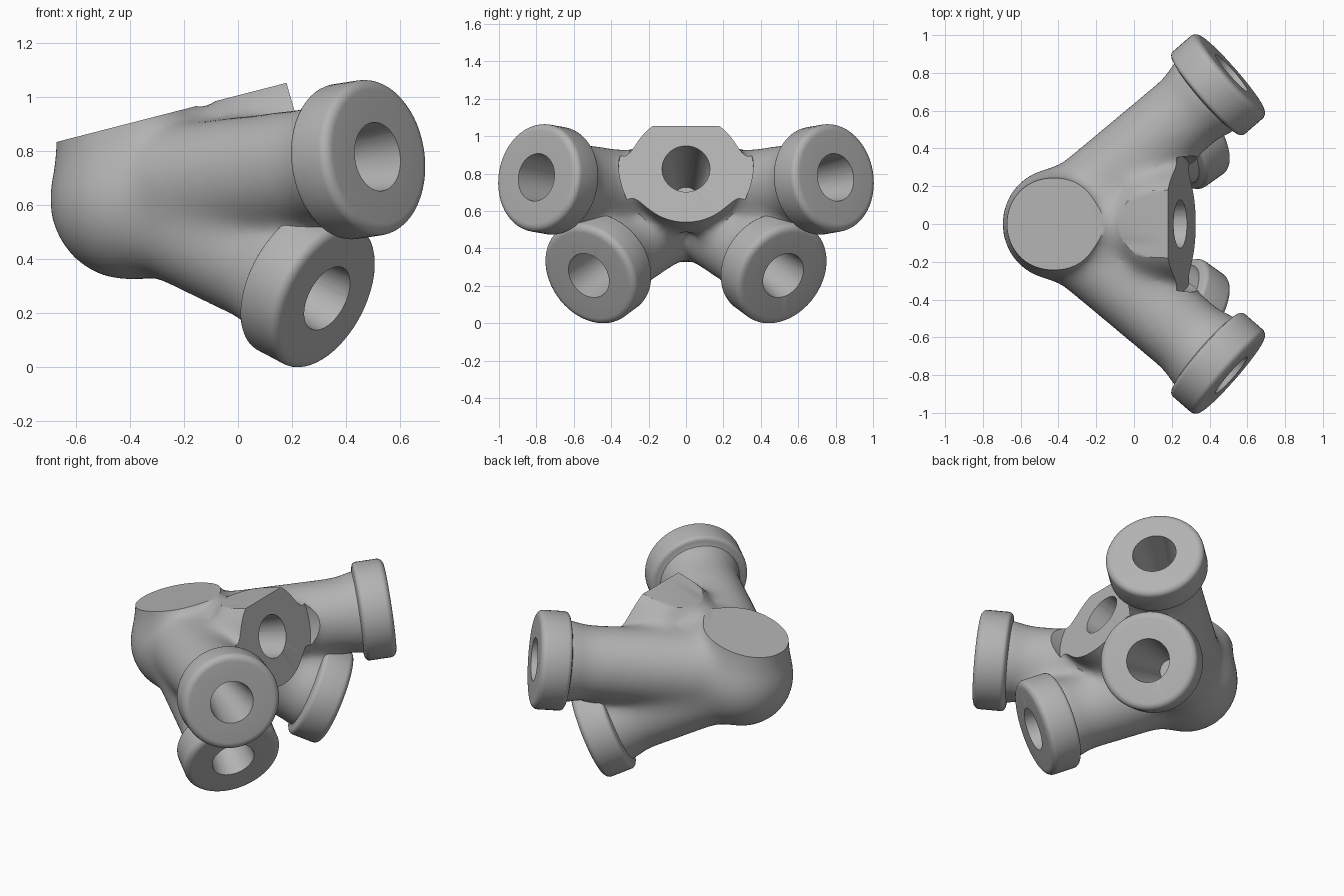
import bpy, bmesh, math
from mathutils import Vector, Matrix

scene = bpy.context.scene
if "Cube" in bpy.data.objects:
    bpy.data.objects.remove(bpy.data.objects["Cube"], do_unlink=True)

grey = bpy.data.materials.new("matte grey")
grey.use_nodes = True
grey.diffuse_color = (0.45, 0.45, 0.45, 1)
grey.node_tree.nodes["Principled BSDF"].inputs["Base Color"].default_value = (0.45, 0.45, 0.45, 1)

HUB = Vector((-0.4, 0, 0.64))
TILT = math.atan(0.257)                 # slope of the flat cut over the top
COLLAR = 0.29
THICK = 0.185
STEPS = 56


def make_object(name, bm):
    bmesh.ops.recalc_face_normals(bm, faces=bm.faces)
    mesh = bpy.data.meshes.new(name)
    bm.to_mesh(mesh)
    bm.free()
    mesh.materials.append(grey)
    obj = bpy.data.objects.new(name, mesh)
    scene.collection.objects.link(obj)
    return obj


def lathe(bm, profile, origin, axis):
    """Closed solid from (distance along axis, radius) points; both ends lie on the axis."""
    place = Matrix.Translation(origin) @ axis.to_track_quat('Z', 'Y').to_matrix().to_4x4()
    first, last = (bm.verts.new(place @ Vector((0, 0, t))) for t in (profile[0][0], profile[-1][0]))
    rings = []
    for t, r in profile[1:-1]:
        angles = [math.tau * i / STEPS for i in range(STEPS)]
        rings.append([bm.verts.new(place @ Vector((r * math.cos(a), r * math.sin(a), t)))
                      for a in angles])
    for i in range(STEPS):
        j = (i + 1) % STEPS
        bm.faces.new((first, rings[0][i], rings[0][j]))
        bm.faces.new((last, rings[-1][j], rings[-1][i]))
        for a, b in zip(rings, rings[1:]):
            bm.faces.new((a[i], b[i], b[j], a[j]))


def collar_profile():
    """Rounded collar with a concave fillet running into the tube."""
    pts = [(0, 0), (0, COLLAR - 0.04)]
    for i in range(1, 7):               # rounded front rim
        a = math.pi / 2 * i / 6
        pts.append((-0.035 * (1 - math.cos(a)), COLLAR - 0.04 + 0.04 * math.sin(a)))
    for i in range(5):                  # rounded back rim
        a = math.pi / 2 * i / 4
        pts.append((-THICK + 0.025 * (1 - math.sin(a)), COLLAR - 0.025 * (1 - math.cos(a))))
    for i in range(1, 6):               # fillet to the tube
        a = math.pi / 2 * i / 5
        pts.append((-THICK - 0.07 * (1 - math.cos(a)), COLLAR - 0.025 - 0.07 * math.sin(a)))
    return pts + [(-THICK - 0.12, 0.17), (-THICK - 0.12, 0)]


def bake(obj):
    """Replace the mesh by its modified version."""
    bpy.context.view_layer.update()
    graph = bpy.context.evaluated_depsgraph_get()
    mesh = bpy.data.meshes.new_from_object(obj.evaluated_get(graph))
    obj.modifiers.clear()
    obj.data = mesh


def combine(obj, other, operation):
    """Boolean with a helper object, which is then dropped."""
    mod = obj.modifiers.new(other.name, 'BOOLEAN')
    mod.operation = operation
    mod.solver = 'MANIFOLD'
    mod.object = other
    bake(obj)
    bpy.data.objects.remove(other, do_unlink=True)


def combine_lathe(obj, name, profile, face, operation):
    bm = bmesh.new()
    lathe(bm, profile, face, (face - HUB).normalized())
    combine(obj, make_object(name, bm), operation)


# Face centres of the ports
centre = Vector((0.245, 0, 0.825))
arms = {}
for side, s in (("front", -1), ("back", 1)):
    arms["upper_" + side] = Vector((0.517, 0.80 * s, 0.78))
    arms["lower_" + side] = Vector((0.33, 0.52 * s, 0.255))

# Core: rounded hub, upright stub, arms and centre port, melted together
core_bm = bmesh.new()
bmesh.ops.create_uvsphere(core_bm, u_segments=48, v_segments=24, radius=0.305,
                          matrix=Matrix.Translation((-0.4, 0, 0.62)))
lathe(core_bm, [(0, 0), (0, 0.29), (0.27, 0.247), (0.5, 0.24), (0.5, 0)],
      Vector((-0.4, 0, 0.62)), Vector((-0.03, 0, 0.27)))
for face in arms.values():
    length = (face - HUB).length
    lathe(core_bm, [(0, 0), (0, 0.24), (length * 0.5, 0.227), (length - 0.27, 0.22),
                    (length - 0.2, 0.25), (length - 0.06, 0.25), (length - 0.06, 0)],
          HUB, (face - HUB).normalized())
length = (centre - HUB).length
lathe(core_bm, [(0, 0), (0, 0.23), (length - 0.25, 0.24), (length - 0.21, 0.302),
                (length + 0.25, 0.302), (length + 0.25, 0)],
      HUB, (centre - HUB).normalized())
joint = make_object("pipe_joint", core_bm)
remesh = joint.modifiers.new("Melt", 'REMESH')
remesh.mode = 'VOXEL'
remesh.voxel_size = 0.021
smooth = joint.modifiers.new("Fillet", 'SMOOTH')
smooth.factor = 0.5
smooth.iterations = 70
bake(joint)

# Flat face of the centre port
combine_lathe(joint, "centre_face", [(0, 0), (0, 0.36), (0.4, 0.36), (0.4, 0)],
              centre, 'DIFFERENCE')

# Collars on the four arms
for name, face in arms.items():
    combine_lathe(joint, name + "_collar", collar_profile(), face, 'UNION')

# Tapering blind bores
for face in [centre, *arms.values()]:
    combine_lathe(joint, "bore", [(0.05, 0), (0.05, 0.13), (0, 0.128), (-0.6, 0.07), (-0.6, 0)],
                  face, 'DIFFERENCE')

# Slanted flat across the stub and the centre port
bm = bmesh.new()
bmesh.ops.create_cube(bm, size=1, matrix=Matrix.Translation((-0.67, 0, 0.835))
                      @ Matrix.Rotation(-TILT, 4, 'Y')
                      @ Matrix.Diagonal((1.86, 0.9, 0.6, 1))
                      @ Matrix.Translation((0, 0, 0.5)))
combine(joint, make_object("top_trim", bm), 'DIFFERENCE')

# Smooth shading with crisp edges kept
bpy.ops.object.select_all(action='DESELECT')
joint.select_set(True)
bpy.context.view_layer.objects.active = joint
bpy.ops.object.shade_smooth_by_angle(angle=math.radians(35))
